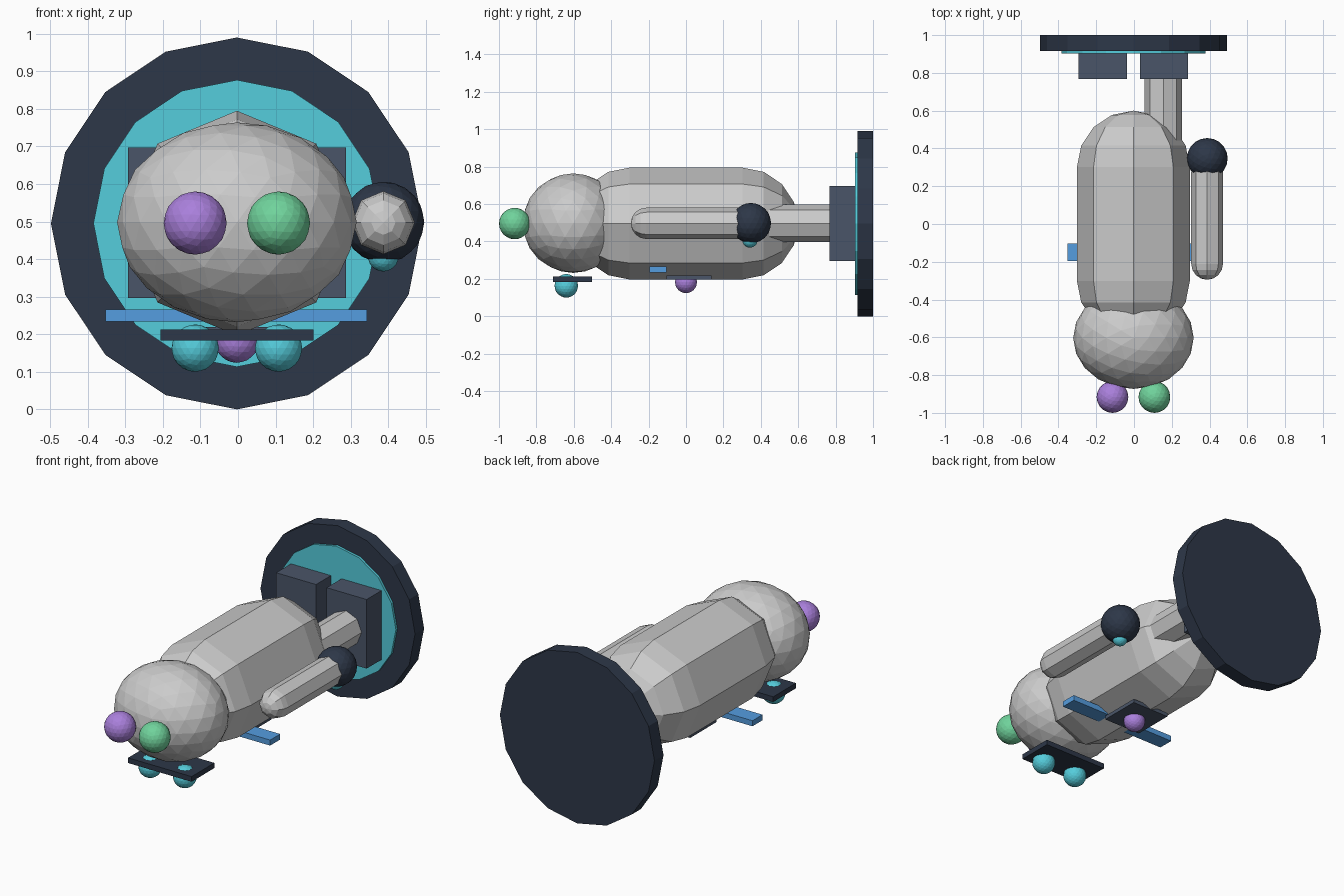
import bpy, bmesh
from math import sin, cos, pi
from mathutils import Matrix

if "Cube" in bpy.data.objects:
    bpy.data.objects.remove(bpy.data.objects["Cube"])

CX, CZ = -0.003, 0.5   # body axis


def colour(name, hexa):
    lin = lambda c: c / 12.92 if c <= 0.04045 else ((c + 0.055) / 1.055) ** 2.4
    m = bpy.data.materials.new(name)
    m.diffuse_color = [lin(int(hexa[i:i + 2], 16) / 255) for i in (0, 2, 4)] + [1]
    m.use_nodes = True
    m.node_tree.nodes["Principled BSDF"].inputs["Base Color"].default_value = m.diffuse_color
    return m


DARK = colour("dark", "2d3748")
SLATE = colour("slate", "4a5568")
TEAL = colour("teal", "55cddc")
PURPLE = colour("purple", "aa80dc")
GREEN = colour("green", "70d39c")
BLUE = colour("blue", "559de0")


def finish(name, bm, mat=None):
    bmesh.ops.recalc_face_normals(bm, faces=bm.faces)
    me = bpy.data.meshes.new(name)
    bm.to_mesh(me)
    bm.free()
    ob = bpy.data.objects.new(name, me)
    bpy.context.collection.objects.link(ob)
    if mat:
        me.materials.append(mat)
    return ob


def box(name, centre, size, mat):
    bm = bmesh.new()
    bmesh.ops.create_cube(bm, size=1, matrix=Matrix.Translation(centre) @ Matrix.Diagonal((*size, 1)))
    return finish(name, bm, mat)


def ball(name, centre, radii, mat=None):
    bm = bmesh.new()
    bmesh.ops.create_icosphere(bm, subdivisions=3, radius=1,
                               matrix=Matrix.Translation(centre) @ Matrix.Diagonal((*radii, 1)))
    return finish(name, bm, mat)


def disc(name, r, y0, y1, mat):
    bm = bmesh.new()
    mtx = Matrix.Translation((CX, (y0 + y1) / 2, 0.495)) @ Matrix.Rotation(pi / 2, 4, 'X')
    bmesh.ops.create_cone(bm, cap_ends=True, segments=16, radius1=r, radius2=r, depth=y1 - y0, matrix=mtx)
    return finish(name, bm, mat)


def capsule(name, x, z, r, y0, y1, sides=8, steps=4):
    """Faceted capsule lying along y, with total extent y0..y1."""
    bm = bmesh.new()
    arc = [i * pi / 2 / steps for i in range(1, steps + 1)]
    prof = [(y0 + r - r * cos(a), r * sin(a)) for a in arc]
    prof += [(y1 - r + r * cos(a), r * sin(a)) for a in reversed(arc)]
    rings = [[bm.verts.new((x + pr * sin(2 * pi * k / sides), y, z + pr * cos(2 * pi * k / sides)))
              for k in range(sides)] for y, pr in prof]
    for a, b in zip(rings, rings[1:]):
        for k in range(sides):
            j = (k + 1) % sides
            bm.faces.new((a[k], a[j], b[j], b[k]))
    for ring, y in ((rings[0], y0), (rings[-1], y1)):
        tip = bm.verts.new((x, y, z))
        for k in range(sides):
            bm.faces.new((ring[k], ring[(k + 1) % sides], tip))
    return finish(name, bm)


# torso and head
capsule("torso", CX, CZ - 0.004, 0.299, -0.6, 0.6)
ball("head", (CX, -0.603, 0.498), (0.319, 0.27, 0.266))

# eyes, chin lights and rear blocks in left/right pairs
for side, s, eye in (("left", -1, PURPLE), ("right", 1, GREEN)):
    ball(side + "_eye", (CX + s * 0.111, -0.916, 0.496), (0.084,) * 3, eye)
    ball(side + "_chin_light", (CX + s * 0.111, -0.64, 0.163), (0.063,) * 3, TEAL)
    box(side + "_rear_block", (CX + s * 0.162, 0.837, CZ - 0.003), (0.256, 0.14, 0.4), SLATE)

# chin plate
box("chin_plate", (CX, -0.607, 0.198), (0.407, 0.208, 0.03), DARK)

# belly plate, light and cross bar
box("belly_plate", (CX, 0.016, 0.208), (0.24, 0.243, 0.022), SLATE)
ball("belly_light", (CX, 0.0, 0.183), (0.059,) * 3, PURPLE)
box("cross_bar", (CX - 0.002, -0.15, 0.25), (0.696, 0.092, 0.032), BLUE)

# single arm with shoulder joint and light
capsule("arm", 0.387, CZ - 0.003, 0.084, -0.295, 0.36)
ball("arm_joint", (0.388, 0.347, CZ - 0.002), (0.108,) * 3, DARK)
ball("arm_light", (0.387, 0.342, 0.408), (0.041,) * 3, TEAL)

# single leg reaching the rear block
capsule("leg", 0.155, CZ - 0.003, 0.1, 0.2, 0.9)

# round base disc and inner ring
disc("base_disc", 0.495, 0.917, 1.0, DARK)
disc("inner_disc", 0.382, 0.903, 0.925, TEAL)
